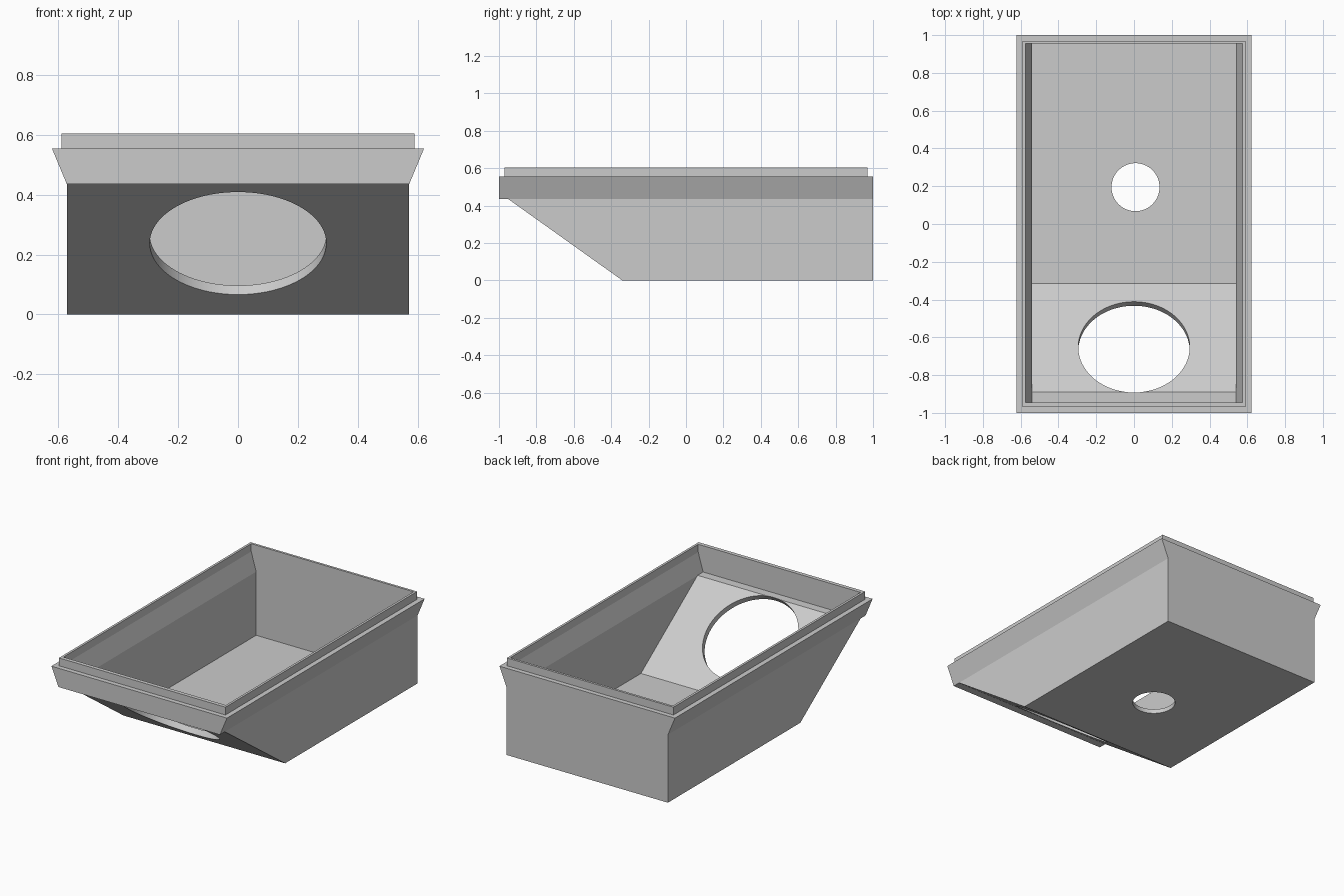
import bpy, bmesh, math
from mathutils import Matrix, Vector

if "Cube" in bpy.data.objects:
    bpy.data.objects.remove(bpy.data.objects["Cube"], do_unlink=True)

grey = bpy.data.materials.new("plain grey")
grey.use_nodes = True
COLOUR = (0.6, 0.6, 0.6, 1)
grey.diffuse_color = COLOUR
grey.node_tree.nodes["Principled BSDF"].inputs["Base Color"].default_value = COLOUR


def finish(bm, name):
    bmesh.ops.recalc_face_normals(bm, faces=bm.faces)
    mesh = bpy.data.meshes.new(name)
    bm.to_mesh(mesh)
    bm.free()
    mesh.materials.append(grey)
    ob = bpy.data.objects.new(name, mesh)
    bpy.context.collection.objects.link(ob)
    return ob


def prism(name, outline, axis, start, end):
    """Extrude an outline of (x, z) along y, or of (y, z) along x."""
    bm = bmesh.new()
    place = (lambda a, b: (a, start, b)) if axis == "y" else (lambda a, b: (start, a, b))
    face = bm.faces.new([bm.verts.new(place(a, b)) for a, b in outline])
    grown = bmesh.ops.extrude_face_region(bm, geom=[face])["geom"]
    step = Vector((0, end - start, 0)) if axis == "y" else Vector((end - start, 0, 0))
    bmesh.ops.translate(bm, vec=step, verts=[v for v in grown if isinstance(v, bmesh.types.BMVert)])
    return finish(bm, name)


def mirrored(half):
    return half + [(-x, z) for x, z in reversed(half)]


def cylinder(name, centre, radius, tilt):
    bm = bmesh.new()
    matrix = Matrix.Translation(centre) @ Matrix.Rotation(tilt, 4, "X")
    bmesh.ops.create_cone(bm, cap_ends=True, segments=96, radius1=radius, radius2=radius,
                          depth=0.3, matrix=matrix)
    return finish(bm, name)


def cut(target, cutter):
    cutter.hide_render = True
    mod = target.modifiers.new("cut", "BOOLEAN")
    mod.operation, mod.solver, mod.object = "DIFFERENCE", "EXACT", cutter
    bpy.context.view_layer.objects.active = target
    bpy.ops.object.modifier_apply(modifier=mod.name)


SHELF = 0.435                       # height where the sides start to flare
TOP = 0.555                         # top of the flared collar
RUN = 0.61 / SHELF                  # run of the sloping front per unit of height


def wedge(name, foot, height):
    """Cutter for everything in front of and below the sloping front."""
    low = -0.1
    return prism(name, [(foot - RUN * low, low), (foot - RUN * height, height),
                        (-1.2, height), (-1.2, low)], "x", -1, 1)


# Outer tray with flared collar and sloping front
tray = prism("tray", mirrored([(0.572, 0), (0.572, SHELF), (0.622, TOP)]), "y", -1, 1)
rim = prism("rim", [(-0.59, TOP), (0.59, TOP), (0.59, 0.605), (-0.59, 0.605)], "y", -0.97, 0.97)

# Cavity, following the outside
cavity = prism("cavity_cutter",
               mirrored([(0.54, 0.028), (0.54, SHELF), (0.575, TOP), (0.575, 0.7)]),
               "y", -0.945, 0.955)
inner_wedge = wedge("inner_wedge_cutter", -0.276, SHELF + 0.002)
outer_wedge = wedge("outer_wedge_cutter", -0.34, SHELF)
cut(cavity, inner_wedge)

# Round openings in the floor and the sloping front
floor_hole = cylinder("floor_hole_cutter", (0.008, 0.195, 0), 0.127, 0)
front_hole = cylinder("front_hole_cutter", (0, -0.34 - RUN * 0.2375, 0.2375), 0.295,
                      -math.atan(1 / RUN))

for cutter in (outer_wedge, cavity, floor_hole, front_hole):
    cut(tray, cutter)
cut(rim, cavity)

for helper in (outer_wedge, inner_wedge, cavity, floor_hole, front_hole):
    bpy.data.objects.remove(helper, do_unlink=True)

# Smooth hole walls, sharp edges elsewhere
for ob in (tray, rim):
    bpy.ops.object.select_all(action="DESELECT")
    ob.select_set(True)
    bpy.context.view_layer.objects.active = ob
    bpy.ops.object.shade_smooth_by_angle(angle=math.radians(15))
